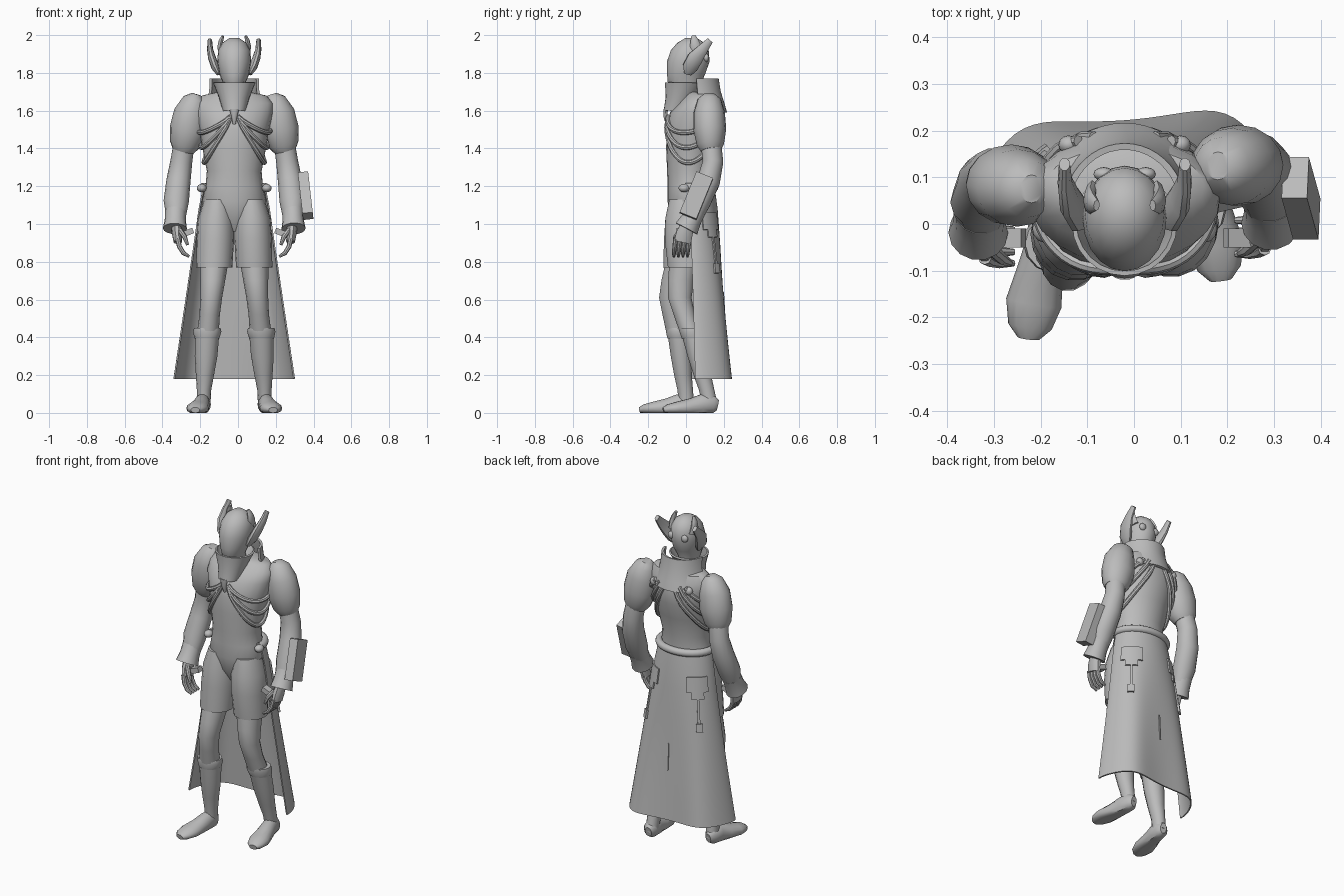
import bpy, bmesh, math
from mathutils import Vector, Matrix

if "Cube" in bpy.data.objects:
    bpy.data.objects.remove(bpy.data.objects["Cube"])

grey = bpy.data.materials.new("plain grey")
grey.use_nodes = True
grey.diffuse_color = (0.5, 0.5, 0.5, 1)
grey.node_tree.nodes["Principled BSDF"].inputs["Base Color"].default_value = (0.5, 0.5, 0.5, 1)

MID = -0.02                      # body centre line
AXIS_Y, AXIS_Z = Vector((0, 1, 0)), Vector((0, 0, 1))
SIDES = (("right", -1), ("left", 1))


def finish(name, bm, angle=40, thickness=0):
    """Turn a bmesh into a shaded object with the shared material."""
    bmesh.ops.recalc_face_normals(bm, faces=bm.faces)
    mesh = bpy.data.meshes.new(name)
    bm.to_mesh(mesh)
    bm.free()
    mesh.materials.append(grey)
    obj = bpy.data.objects.new(name, mesh)
    bpy.context.collection.objects.link(obj)
    bpy.ops.object.select_all(action='DESELECT')
    obj.select_set(True)
    bpy.context.view_layer.objects.active = obj
    if thickness:
        solid = obj.modifiers.new("thickness", 'SOLIDIFY')
        solid.thickness = thickness
        solid.offset = 0
        bpy.ops.object.modifier_apply(modifier=solid.name)
    bpy.ops.object.shade_smooth_by_angle(angle=math.radians(angle))
    return obj


def loft(name, rings, closed=True, thickness=0):
    """Skin a series of point rings; closed rings get end caps."""
    bm = bmesh.new()
    loops = [[bm.verts.new(p) for p in ring] for ring in rings]
    count = len(loops[0])
    for low, high in zip(loops, loops[1:]):
        for i in range(count if closed else count - 1):
            j = (i + 1) % count
            bm.faces.new((low[i], low[j], high[j], high[i]))
    if closed:
        bm.faces.new(loops[0])
        bm.faces.new(loops[-1])
    return finish(name, bm, thickness=thickness)


def tube(name, stations, ref=AXIS_Y, sides=14, floor=False, level=False):
    """Elliptical tube through stations (x, y, z, width radius, depth radius)."""
    pts = [Vector(s[:3]) for s in stations]
    rings = []
    for i, s in enumerate(stations):
        d = pts[min(i + 1, len(pts) - 1)] - pts[max(i - 1, 0)]
        d = AXIS_Z if level else d.normalized()
        u = ref.cross(d).normalized()
        v = d.cross(u)
        ring = []
        for k in range(sides):
            a = math.tau * k / sides
            p = pts[i] + u * s[3] * math.cos(a) + v * s[4] * math.sin(a)
            if floor:
                p.z = max(p.z, 0)
            ring.append(p)
        rings.append(ring)
    return loft(name, rings)


def mirrored(stations, s, shift):
    """Place stations on side s, with a depth shift depending on height."""
    return [(MID + s * x, y + s * shift(z), z, a, b) for x, y, z, a, b in stations]


def surf(rows, deg, z, off=0.0):
    """Point on a stacked-ellipse surface; rows are (centre y, z, rx, ry), rising."""
    for low, high in zip(rows, rows[1:]):
        if z <= high[1]:
            break
    t = (z - low[1]) / (high[1] - low[1])
    cy, _, rx, ry = (p + (q - p) * t for p, q in zip(low, high))
    a = math.radians(deg)
    return Vector((MID + (rx + off) * math.cos(a), cy + (ry + off) * math.sin(a), z))


def patch(name, rows, a0, a1, heights, off=0, steps=20, thickness=0.008, move=None):
    """Thin sheet following a stacked-ellipse surface."""
    rings = []
    for z in heights:
        ring = [surf(rows, a0 + (a1 - a0) * k / steps, z, off) for k in range(steps + 1)]
        rings.append([move(p) if move else p for p in ring])
    return loft(name, rings, closed=False, thickness=thickness)


def box(name, centre, size, axis):
    """Box whose long side follows axis."""
    w = Vector(axis).normalized()
    u = AXIS_Y.cross(w).normalized()
    rot = Matrix((u, w.cross(u), w)).transposed().to_4x4()
    bm = bmesh.new()
    bmesh.ops.create_cube(bm, size=1)
    bmesh.ops.transform(bm, verts=bm.verts, matrix=Matrix.Translation(centre) @ rot @ Matrix.Diagonal((*size, 1)))
    return finish(name, bm, 20)


def ball(name, centre, radii):
    bm = bmesh.new()
    bmesh.ops.create_uvsphere(bm, u_segments=12, v_segments=8, radius=1)
    bmesh.ops.transform(bm, verts=bm.verts, matrix=Matrix.Translation(centre) @ Matrix.Diagonal((*radii, 1)))
    return finish(name, bm, 60)


# torso and pelvis
TORSO = [(0.0, 0.96, 0.025, 0.04), (0.01, 1.03, 0.11, 0.09), (0.02, 1.12, 0.17, 0.118),
         (0.02, 1.2, 0.152, 0.118), (0.02, 1.28, 0.145, 0.12), (0.03, 1.4, 0.168, 0.135),
         (0.045, 1.5, 0.185, 0.148), (0.055, 1.59, 0.205, 0.14), (0.07, 1.64, 0.205, 0.11),
         (0.08, 1.68, 0.17, 0.085), (0.065, 1.7, 0.08, 0.065)]
tube("torso", [(MID, cy, z, rx, ry) for cy, z, rx, ry in TORSO], sides=24, level=True)

# head and neck
HEAD = [(0.02, 1.66, 0.05, 0.055), (-0.01, 1.735, 0.055, 0.085), (0.0, 1.79, 0.078, 0.1),
        (0.012, 1.86, 0.09, 0.113), (0.02, 1.92, 0.085, 0.1), (0.025, 1.96, 0.062, 0.07),
        (0.028, 1.985, 0.025, 0.03)]
tube("head", [(MID, cy, z, rx, ry) for cy, z, rx, ry in HEAD], sides=20, level=True)

for side, s in SIDES:
    still = lambda z: 0
    horn = [(0.082, 0.01, 1.795, 0.012, 0.022), (0.1, 0.022, 1.83, 0.022, 0.042),
            (0.118, 0.05, 1.88, 0.021, 0.043), (0.128, 0.088, 1.925, 0.016, 0.03),
            (0.129, 0.128, 1.972, 0.012, 0.018)]
    tube(side + "_ear_horn", mirrored(horn, s, still), sides=10)
    crest = [(0.068, 0.06, 1.9, 0.016, 0.035), (0.074, 0.05, 1.94, 0.015, 0.03),
             (0.07, 0.045, 1.97, 0.012, 0.022), (0.06, 0.04, 1.996, 0.007, 0.012)]
    tube(side + "_crest_horn", mirrored(crest, s, still), sides=8)
    ball(side + "_head_disc", (MID + s * 0.045, 0.107, 1.88), (0.022, 0.015, 0.022))

# tall collar behind, tapered neck guard in front
COLLAR = [(0.045, 1.59, 0.165, 0.165), (0.04, 1.64, 0.145, 0.156),
          (0.035, 1.7, 0.128, 0.142), (0.03, 1.77, 0.125, 0.136)]
patch("collar", COLLAR, 10, 170, [r[1] for r in COLLAR], thickness=0.014)
GUARD = [(-0.058, 1.6, 0.055, 0.055), (-0.025, 1.67, 0.076, 0.078), (0.0, 1.75, 0.108, 0.106)]
patch("neck_guard", GUARD, 90, 450, [r[1] for r in GUARD], steps=24, thickness=0.01)
tube("collar_clasp", [(MID, -0.098, 1.53, 0.008, 0.01), (MID, -0.108, 1.57, 0.016, 0.012),
                      (MID, -0.108, 1.61, 0.026, 0.012)], sides=10)

# cords draped around the chest
for side, s in SIDES:
    for n in range(3):
        path = []
        for k in range(21):
            t = k / 20
            deg = -85 + (147 + 10 * n) * t
            z = 1.57 + 0.05 * t - (0.11 + 0.08 * n) * math.sin(math.pi * t) ** 0.8
            p = surf(TORSO, deg, z, 0.006)
            path.append((MID + s * (p.x - MID), p.y, p.z, 0.013, 0.013))
        tube(f"{side}_cord_{n}", path, ref=AXIS_Z, sides=8)
    ball(side + "_back_knob", (MID + s * 0.12, 0.17, 1.6), (0.022, 0.02, 0.024))
    ball(side + "_belt_knob", (MID + s * 0.172, -0.01, 1.19), (0.026, 0.03, 0.022))
roll = [surf(TORSO, 200 * k / 20 - 10, 1.195, 0.012) for k in range(21)]
tube("belt_roll", [(*p, 0.022, 0.022) for p in roll], ref=AXIS_Z, sides=10)

# long rear coat skirt
COAT = [(0.04, 0.18, 0.318, 0.18), (0.04, 0.55, 0.262, 0.157), (0.035, 0.9, 0.21, 0.142),
        (0.03, 1.1, 0.182, 0.132), (0.025, 1.18, 0.165, 0.125)]


def coat_sway(p):
    """Squarer corners and a slight twist, strongest at the hem."""
    drop = max(0, 1.1 - p.z)
    reach = min(1, abs(p.x - MID) / (0.18 + 0.15 * drop))
    bulge = 0.05 * math.sin(math.pi * reach ** 2) if p.y > 0.04 else 0
    return p + AXIS_Y * drop * (0.08 * p.x + bulge)


levels = [0.18 + k / 10 for k in range(11)]
patch("coat_skirt", COAT, -4, 184, levels, steps=40, move=coat_sway)
patch("coat_seam", COAT, 89, 90.5, (0.48, 0.56, 0.64), 0.006, 2, move=coat_sway)
for side, s in SIDES:
    mid = 90 - s * 48
    patch(side + "_coat_pocket", COAT, mid - 20, mid + 20, (0.97, 1.01, 1.06), 0.009, 10, move=coat_sway)
    patch(side + "_pocket_flap", COAT, mid - 11, mid + 11, (0.93, 0.97), 0.009, 6, move=coat_sway)
    patch(side + "_hanging_strap", COAT, mid - 2, mid + 2, (0.78, 0.85, 0.93), 0.009, 2, move=coat_sway)
    patch(side + "_strap_buckle", COAT, mid - 5, mid + 5, (0.74, 0.79), 0.012, 3, 0.012, coat_sway)

# legs: the right one steps forward
stride = lambda z: 0.065 * max(0, 1 - z / 0.95)
for side, s in SIDES:
    place = lambda stations: [(x, y + stride(z), z, a, b)
                              for x, y, z, a, b in mirrored(stations, s, stride)]
    tube(side + "_shorts", place([
        (0.09, 0.01, 1.13, 0.07, 0.1), (0.096, 0.003, 1.03, 0.096, 0.114),
        (0.1, -0.008, 0.92, 0.099, 0.11), (0.106, -0.022, 0.77, 0.096, 0.1)]), sides=18, level=True)
    tube(side + "_leg", place([
        (0.105, -0.025, 0.82, 0.078, 0.08), (0.114, -0.06, 0.7, 0.066, 0.072),
        (0.122, -0.08, 0.61, 0.058, 0.064), (0.13, -0.068, 0.52, 0.054, 0.058),
        (0.14, -0.045, 0.42, 0.058, 0.06)]), level=True)
    tube(side + "_boot", place([
        (0.162, 0.003, 0.04, 0.036, 0.042), (0.16, -0.004, 0.12, 0.038, 0.042),
        (0.155, -0.016, 0.2, 0.048, 0.048), (0.149, -0.026, 0.3, 0.06, 0.056),
        (0.144, -0.036, 0.41, 0.064, 0.062)]), level=True)
    tube(side + "_boot_cuff", place([
        (0.145, -0.036, 0.395, 0.066, 0.064), (0.143, -0.04, 0.43, 0.075, 0.068),
        (0.143, -0.042, 0.45, 0.07, 0.064)]), level=True)
    back = 0.125 if s > 0 else 0
    shoe = [(0.16, 0.042, 0.04, 0.02, 0.03), (0.163, 0.02, 0.045, 0.04, 0.05),
            (0.17, -0.04, 0.045, 0.042, 0.055), (0.181, -0.1, 0.03, 0.05, 0.047),
            (0.195, -0.17, 0.024, 0.06, 0.036), (0.203, -0.22, 0.02, 0.047, 0.026),
            (0.206, -0.245, 0.015, 0.024, 0.015)]
    tube(side + "_shoe", mirrored(shoe, s, lambda z: back), ref=AXIS_Z, floor=True)

# arms
sway = lambda z: 0.01 + 0.014 * max(0, (z - 0.95) / 0.7)
for side, s in SIDES:
    tube(side + "_shoulder", mirrored([
        (0.2, 0.1, 1.687, 0.025, 0.03), (0.208, 0.1, 1.66, 0.062, 0.062),
        (0.229, 0.1, 1.59, 0.09, 0.083), (0.244, 0.105, 1.5, 0.098, 0.087),
        (0.262, 0.11, 1.42, 0.08, 0.072), (0.27, 0.115, 1.39, 0.06, 0.055)], s, sway), sides=16)
    tube(side + "_arm", mirrored([
        (0.262, 0.11, 1.45, 0.055, 0.055), (0.28, 0.125, 1.33, 0.058, 0.056),
        (0.295, 0.105, 1.23, 0.064, 0.062), (0.307, 0.06, 1.12, 0.067, 0.06),
        (0.308, 0.025, 1.03, 0.05, 0.048)], s, sway))
    tube(side + "_cuff", mirrored([
        (0.31, 0.04, 1.07, 0.056, 0.054), (0.312, 0.015, 1.02, 0.056, 0.056),
        (0.314, -0.008, 0.975, 0.064, 0.066)], s, sway))
    tube(side + "_palm", mirrored([
        (0.305, 0.0, 1.0, 0.03, 0.036), (0.303, -0.018, 0.95, 0.027, 0.046),
        (0.298, -0.028, 0.905, 0.023, 0.047)], s, sway), sides=10)
    for n in range(4):
        y = 0.008 - 0.024 * n
        tube(f"{side}_finger_{n}", mirrored([
            (0.3, y, 0.925, 0.014, 0.013), (0.29, y - 0.006, 0.88, 0.013, 0.012),
            (0.268, y - 0.01, 0.845, 0.012, 0.011), (0.238, y - 0.01, 0.828, 0.007, 0.007)],
            s, sway), sides=8)
    tube(side + "_thumb", mirrored([
        (0.29, -0.04, 0.97, 0.014, 0.014), (0.262, -0.065, 0.93, 0.013, 0.013),
        (0.247, -0.073, 0.89, 0.008, 0.008)], s, sway), sides=8)
    box(side + "_palm_device", (MID + s * 0.245, -0.03, 0.955), (0.03, 0.04, 0.06), (1, 0, -0.4 * s))

# forearm block
box("forearm_block", (0.358, 0.055, 1.15), (0.055, 0.095, 0.235), (0.025, -0.09, -0.22))
